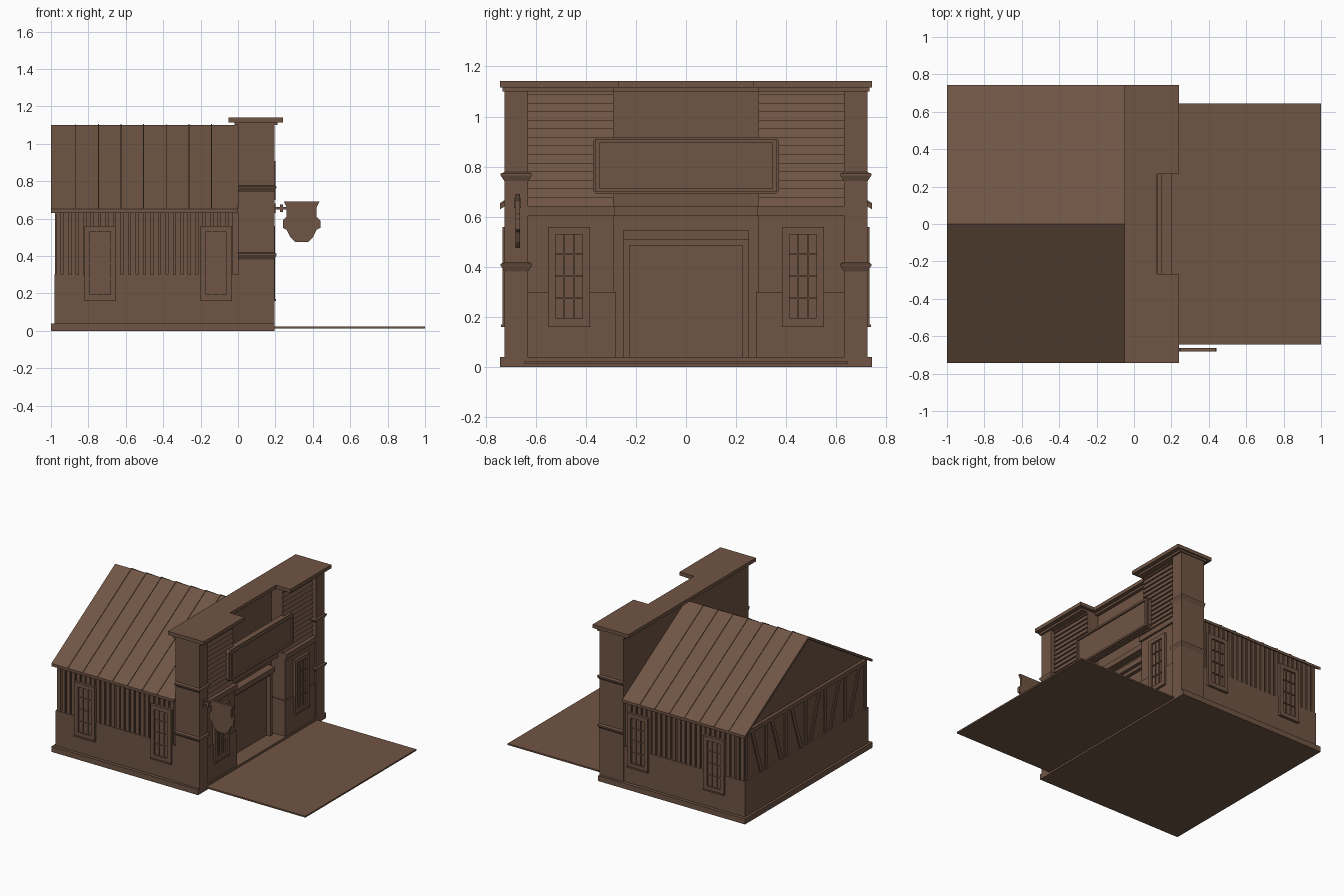
import bpy, bmesh
from mathutils import Vector

cube = bpy.data.objects.get("Cube")
if cube:
    bpy.data.objects.remove(cube, do_unlink=True)

# Shared levels and lines of the building
PLINTH, DADO, EAVE, RIDGE, TOP = 0.04, 0.3, 0.65, 1.1, 1.12
BACK, FRONT = -1, 0.195
EDGE, PILLAR, WALL, BAY_OUT, BAY_IN = 0.742, 0.725, 0.71, 0.63, 0.29
THIN = 0.005
SIDES = {"left": 1, "right": -1}

brown = bpy.data.materials.new("weathered brown wood")
brown.use_nodes = True
brown.diffuse_color = (0.16, 0.09, 0.058, 1)
shader = brown.node_tree.nodes["Principled BSDF"]
shader.inputs["Base Color"].default_value = brown.diffuse_color


def add_loft(bm, rings):
    """Skin a stack of matching rings and cap both ends."""
    rings = [[bm.verts.new(point) for point in ring] for ring in rings]
    for low, high in zip(rings, rings[1:]):
        for i, corner in enumerate(low):
            bm.faces.new((low[i - 1], corner, high[i], high[i - 1]))
    bm.faces.new(rings[0])
    bm.faces.new(rings[-1])


def finish(name, bm):
    bmesh.ops.recalc_face_normals(bm, faces=bm.faces)
    mesh = bpy.data.meshes.new(name)
    bm.to_mesh(mesh)
    bm.free()
    mesh.materials.append(brown)
    bpy.context.collection.objects.link(bpy.data.objects.new(name, mesh))


def prisms(name, outlines, direction):
    """Extrude planar outlines along one direction."""
    bm = bmesh.new()
    for outline in outlines:
        base = [Vector(point) for point in outline]
        add_loft(bm, [base, [point + Vector(direction) for point in base]])
    finish(name, bm)


def rectangle(xs, ys, z):
    return [(xs[0], ys[0], z), (xs[1], ys[0], z), (xs[1], ys[1], z), (xs[0], ys[1], z)]


def boxes(name, items):
    """Join boxes, each given as an x range, y range and z range."""
    bm = bmesh.new()
    for xs, ys, zs in items:
        add_loft(bm, [rectangle(xs, ys, z) for z in zs])
    finish(name, bm)


def pair(name, xs, ys, zs):
    """The same box on both sides of the building."""
    for side, s in SIDES.items():
        boxes(f"{side}_{name}", [(xs, (s * ys[0], s * ys[1]), zs)])


def centred(name, xs, half_width, zs):
    boxes(name, [(xs, (-half_width, half_width), zs)])


def around(middle, half):
    return (middle - half, middle + half)


# Base, porch and house body
centred("plinth", (BACK, FRONT), EDGE, (0, PLINTH))
centred("porch_deck", (FRONT, 1), 0.645, (0.013, 0.024))
centred("wainscot", (BACK + 0.018, 0), WALL + 0.008, (PLINTH, DADO))
centred("upper_wall", (BACK + 0.03, 0), WALL - THIN, (DADO, EAVE))
gable_x = BACK + 0.045
prisms("gable_wall", [[(gable_x, -WALL, EAVE), (gable_x, WALL, EAVE),
                       (gable_x, 0, RIDGE - 0.02)]], (-gable_x, 0, 0))

# Vertical wall planks with gaps between them
plank_xs = [BACK + PLINTH * (i + 1) for i in range(24)]
for side, s in SIDES.items():
    boxes(f"{side}_planks", [(around(x, 0.014), (s * (WALL - 0.01), s * (WALL + THIN)),
                              (DADO, EAVE)) for x in plank_xs])

# Timber framing on the back wall
timber_x = (BACK + 0.022, gable_x)
post_step = 0.23
boxes("back_posts", [(timber_x, around(i * post_step, 0.014), (DADO, EAVE))
                     for i in range(-3, 4)])
centred("back_beam", timber_x, WALL, around(EAVE - 0.01, 0.015))
braces = []
for s in SIDES.values():
    for i in range(3):
        foot = i * post_step + PLINTH
        head = foot + post_step / 2
        braces.append([(timber_x[0], s * y, z) for y, z in (
            (foot, DADO), (foot + 0.03, DADO), (head + 0.03, EAVE), (head, EAVE))])
prisms("back_braces", braces, (0.02, 0, 0))


# Roof slopes with standing seams
def slope_strip(x, s, lift, depth):
    rise = RIDGE - EAVE
    line = [(x, 0, RIDGE + lift), (x, s * EDGE, RIDGE - rise + lift)]
    return line + [(px, y, z - depth) for px, y, z in reversed(line)]


for side, s in SIDES.items():
    prisms(f"{side}_roof", [slope_strip(BACK, s, 0, 0.02)], (-BACK, 0, 0))
    seams = [slope_strip(-0.87 + i * 0.121, s, THIN, 0.01) for i in range(7)]
    prisms(f"{side}_roof_seams", seams, (THIN, 0, 0))

# False front: recessed centre, side bays and corner pillars
CORE = 0.07
centred("front_wall", (0, CORE), WALL, (PLINTH, TOP))
pair("pillar", (0, FRONT), (BAY_OUT, PILLAR), (PLINTH, TOP))
pair("lower_bay", (CORE, 0.18), (BAY_IN, BAY_OUT), (DADO, 0.61))
pair("bay_dado", (CORE, 0.186), (BAY_IN - 0.01, BAY_OUT), (PLINTH, DADO))
pair("upper_bay", (CORE, 0.155), (BAY_IN, BAY_OUT), (0.61, TOP))
LEDGE = (0.605, 0.643)
pair("bay_ledge", (CORE, FRONT), (BAY_IN - THIN, BAY_OUT), LEDGE)
centred("centre_ledge", (CORE, 0.125), BAY_IN, LEDGE)

# Overlapping siding, each board thicker at its lower edge
count = 14
board_height = (TOP - LEDGE[1]) / count
for side, s in SIDES.items():
    siding = []
    for i in range(count):
        low = LEDGE[1] + i * board_height
        high = low + board_height
        siding.append([(x, s * BAY_IN, z) for x, z in (
            (0.15, low), (0.168, low), (0.156, high), (0.15, high))])
    prisms(f"{side}_siding", siding, (0, s * (BAY_OUT - BAY_IN), 0))

# Cornice, stepped back at the centre
rim_back, rim_front, rim_notch, notch = -0.05, 0.24, 0.122, 0.267
half_rim = [(rim_back, EDGE), (rim_front, EDGE), (rim_front, notch), (rim_notch, notch)]
rim = half_rim + [(x, -y) for x, y in reversed(half_rim)]
prisms("cornice", [[(x, y, TOP - THIN) for x, y in rim]], (0, 0, 0.026))
molding = (TOP - 0.02, TOP)
pair("cornice_molding", (-0.02, 0.21), (BAY_IN, EDGE - 0.01), molding)
centred("centre_molding", (-0.02, 0.095), BAY_IN, molding)

# Pillar bands with a pointed section
for side, s in SIDES.items():
    for level, height in {"lower": 0.4, "upper": 0.76}.items():
        bm = bmesh.new()
        rings = []
        for grow, dz in ((0, -0.018), (0.015, THIN), (0.015, 0.012), (0, 0.018)):
            rings.append(rectangle((0, FRONT + grow * 0.7),
                                   (s * (BAY_OUT - grow), s * (PILLAR + grow)), height + dz))
        add_loft(bm, rings)
        finish(f"{side}_{level}_band", bm)

# Blank name board with clipped corners and a raised frame
board_x, board_y, board_z, board_half, clip = 0.145, 0.372, 0.803, 0.113, 0.014
corner = [(board_y, board_half - clip), (board_y - clip, board_half)]
upper = corner + [(-y, z) for y, z in reversed(corner)]
outline = upper + [(-y, -z) for y, z in upper]
prisms("name_board", [[(board_x, y, board_z + z) for y, z in outline]], (0.043, 0, 0))
frame_x = (board_x, 0.2)
pair("board_stile", frame_x, around(board_y - 0.018, 0.008), around(board_z, 0.105))
boxes("board_rails", [(frame_x, around(0, board_y - clip), around(board_z + s * 0.098, 0.007))
                      for s in SIDES.values()])

# Doorway
centred("door", (CORE, CORE + THIN), 0.23, (PLINTH, 0.49))
pair("door_jamb", (CORE, 0.105), (0.226, 0.25), (PLINTH, 0.52))
centred("door_head", (CORE, 0.1), 0.25, (0.485, 0.515))
centred("door_lintel", (CORE, 0.125), 0.252, (0.51, 0.548))


# Windows: placed with u along the wall and d outward
def window(name, middle, place):
    width, low, high = 0.084, 0.165, 0.56
    bar, trim = 0.003, 0.015
    glass = width - 2 * trim
    whole, opening = (low, high), (low + trim, high - trim)
    parts = [(around(s * (width - trim), trim), 0.018, whole) for s in SIDES.values()]
    parts += [(around(0, width), 0.018, (z - trim, z + trim))
              for z in (low + trim, high - trim)]
    parts += [(around(0, width), 0.023, around(low, THIN)),
              (around(0, glass), THIN, opening)]
    parts += [(around(s * 0.02, bar), 0.012, opening) for s in SIDES.values()]
    parts += [(around(0, glass), 0.012, around(DADO + 0.063 + i * 0.088, bar))
              for i in (-1, 0, 1)]
    boxes(name, [(*place((middle + us[0], middle + us[1]), d), zs) for us, d, zs in parts])


for position, x in {"rear": -0.737, "forward": -0.117}.items():
    for side, s in SIDES.items():
        window(f"{side}_{position}_window", x,
               lambda us, d: (us, (s * WALL, s * (WALL + THIN + d))))
for side, s in SIDES.items():
    window(f"{side}_front_window", s * 0.467, lambda us, d: ((0.18, 0.18 + d), us))

# Hanging shield sign on its bracket
shield_x, shield_y = 0.34, -0.672
half = [(0.095, 0.69), (0.08, 0.66), (0.08, 0.61), (0.1, 0.59), (0.1, 0.55),
        (0.08, 0.54), (0.06, 0.5), (0.035, 0.475)]
shield = half + [(-u, z) for u, z in reversed(half)]
prisms("hanging_shield", [[(shield_x + u, shield_y - 0.009, z) for u, z in shield]],
       (0, 0.018, 0))
bracket = [((FRONT, 0.28), 0.007), ((FRONT, 0.2), 0.025), ((0.225, 0.24), 0.02)]
boxes("shield_bracket", [(xs, around(shield_y, min(r, 0.014)), around(0.655, r))
                         for xs, r in bracket])
